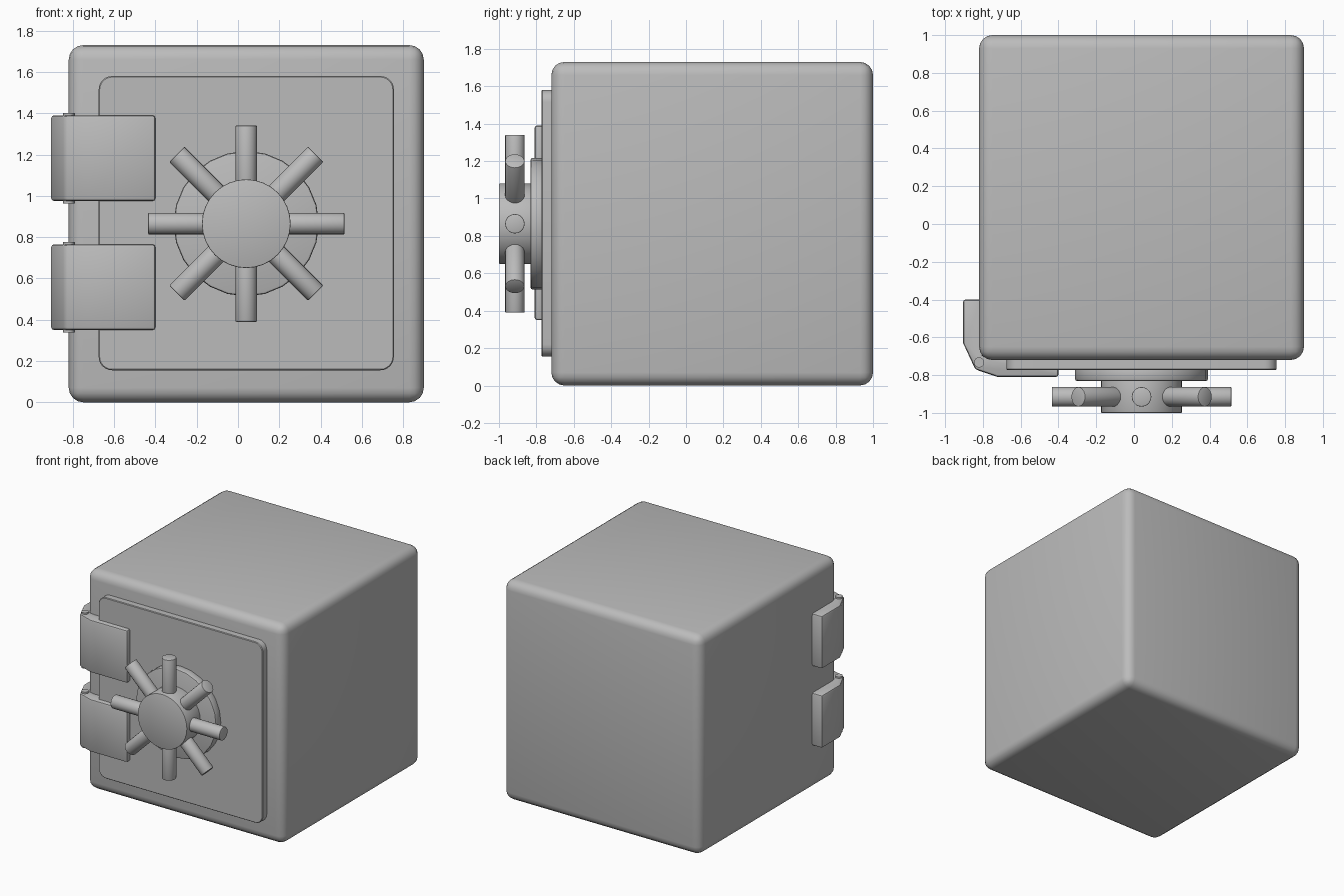
import bpy, bmesh, math
from mathutils import Matrix, Vector

cube = bpy.data.objects.get("Cube")
if cube:
    bpy.data.objects.remove(cube, do_unlink=True)

steel = bpy.data.materials.new("grey steel")
steel.use_nodes = True
GREY = (0.5, 0.5, 0.5, 1)
steel.diffuse_color = GREY
steel.node_tree.nodes["Principled BSDF"].inputs["Base Color"].default_value = GREY


def finish(name, bm, bevel=0, segments=2, angle=30):
    """Turn a bmesh into a smooth-shaded object with an optional rounded edge."""
    bmesh.ops.recalc_face_normals(bm, faces=bm.faces[:])
    mesh = bpy.data.meshes.new(name)
    bm.to_mesh(mesh)
    bm.free()
    mesh.materials.append(steel)
    obj = bpy.data.objects.new(name, mesh)
    bpy.context.collection.objects.link(obj)
    bpy.ops.object.select_all(action='DESELECT')
    obj.select_set(True)
    bpy.context.view_layer.objects.active = obj
    if bevel:
        mod = obj.modifiers.new("rounded edges", 'BEVEL')
        mod.width = bevel
        mod.segments = segments
        mod.limit_method = 'ANGLE'
        mod.angle_limit = math.radians(40)
        bpy.ops.object.modifier_apply(modifier=mod.name)
    bpy.ops.object.shade_smooth_by_angle(angle=math.radians(angle))
    return obj


def box_mesh(low, high):
    low, high = Vector(low), Vector(high)
    bm = bmesh.new()
    place = Matrix.Translation((low + high) / 2) @ Matrix.Diagonal((*(high - low), 1))
    bmesh.ops.create_cube(bm, size=1, matrix=place)
    return bm


def rod(name, start, end, radius, sides, bevel=0):
    start, end = Vector(start), Vector(end)
    axis = end - start
    bm = bmesh.new()
    place = Matrix.Translation((start + end) / 2) @ axis.to_track_quat('Z', 'Y').to_matrix().to_4x4()
    bmesh.ops.create_cone(bm, cap_ends=True, segments=sides, radius1=radius,
                          radius2=radius, depth=axis.length, matrix=place)
    return finish(name, bm, bevel)


# Safe body
finish("safe_body", box_mesh((-0.82, -0.72, 0), (0.90, 1, 1.73)), 0.07, 4)

# Door panel with rounded corners
door = box_mesh((-0.675, -0.773, 0.155), (0.755, -0.70, 1.58))
corners = [e for e in door.edges if abs(e.verts[0].co.y - e.verts[1].co.y) > 0.01]
bmesh.ops.bevel(door, geom=corners, offset=0.065, segments=6, profile=0.5, affect='EDGES')
finish("door", door, 0.005, 1)

# Wrap-around hinges with their pins
STRAP = [(-0.905, -0.40), (-0.905, -0.63), (-0.84, -0.77), (-0.72, -0.81), (-0.40, -0.81),
         (-0.40, -0.76), (-0.70, -0.70), (-0.80, -0.70), (-0.80, -0.40)]
for label, bottom in (("lower", 0.35), ("upper", 0.975)):
    bm = bmesh.new()
    face = bm.faces.new([bm.verts.new((x, y, bottom)) for x, y in STRAP])
    new = bmesh.ops.extrude_face_region(bm, geom=[face])["geom"]
    bmesh.ops.translate(bm, vec=(0, 0, 0.415),
                        verts=[v for v in new if isinstance(v, bmesh.types.BMVert)])
    finish(label + "_hinge", bm, 0.014, 2)
    rod(label + "_hinge_pin", (-0.82, -0.733, bottom - 0.012),
        (-0.82, -0.733, bottom + 0.427), 0.027, 16)

# Handle wheel: base plate, hub and eight spokes
CX, CZ = 0.04, 0.865
rod("wheel_base", (CX, -0.76, CZ), (CX, -0.832, CZ), 0.352, 24, 0.012)
rod("wheel_hub", (CX, -0.80, CZ), (CX, -1.0, CZ), 0.215, 32, 0.005)
for i in range(8):
    a = i * math.pi / 4
    dx, dz = math.cos(a), math.sin(a)
    rod(f"spoke_{i + 1}", (CX + 0.1 * dx, -0.915, CZ + 0.1 * dz),
        (CX + 0.475 * dx, -0.915, CZ + 0.475 * dz), 0.052, 20, 0.004)
